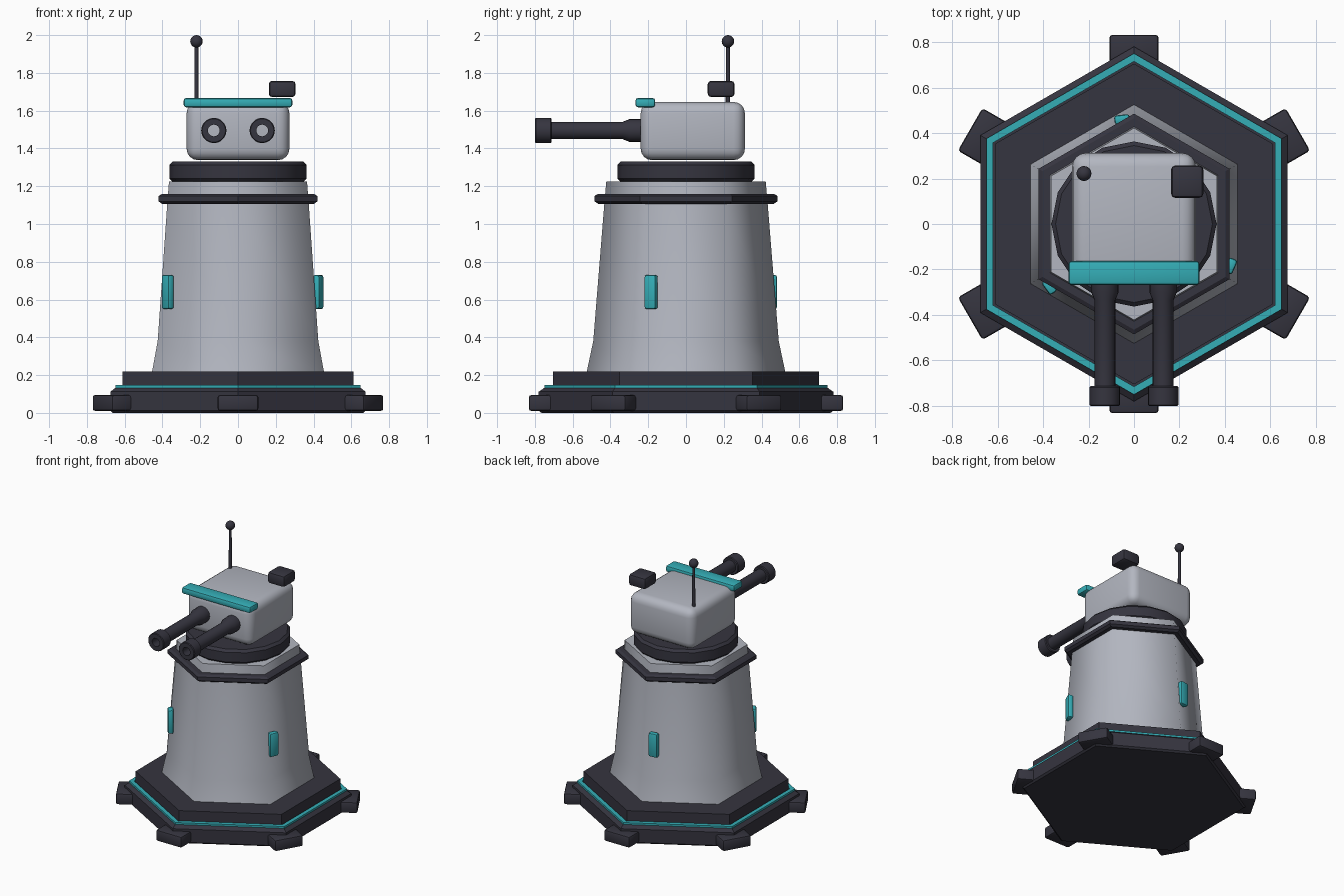
import bpy, bmesh, math
from mathutils import Matrix, Vector

if "Cube" in bpy.data.objects:
    bpy.data.objects.remove(bpy.data.objects["Cube"])


def material(name, rgb):
    m = bpy.data.materials.new(name)
    m.diffuse_color = (*rgb, 1.0)
    m.use_nodes = True
    m.node_tree.nodes["Principled BSDF"].inputs["Base Color"].default_value = m.diffuse_color
    return m


DARK = material("dark slate", (0.036, 0.035, 0.050))
GREY = material("light grey", (0.45, 0.47, 0.53))
TEAL = material("teal", (0.035, 0.42, 0.47))


def finish(name, bm, mat, angle=30, matrix=None):
    bmesh.ops.recalc_face_normals(bm, faces=bm.faces)
    me = bpy.data.meshes.new(name)
    bm.to_mesh(me)
    bm.free()
    me.materials.append(mat)
    ob = bpy.data.objects.new(name, me)
    bpy.context.collection.objects.link(ob)
    if matrix:
        ob.matrix_world = matrix
    bpy.ops.object.select_all(action='DESELECT')
    ob.select_set(True)
    bpy.context.view_layer.objects.active = ob
    bpy.ops.object.shade_smooth_by_angle(angle=math.radians(angle))
    return ob


def lathe(name, sides, profile, mat, angle=30, matrix=None, closed=False):
    """Turn (radius, z) points round z; a closed profile makes a hollow tube."""
    bm = bmesh.new()
    rings = []
    for r, z in profile:
        rings.append([bm.verts.new((r * math.sin(2 * math.pi * i / sides),
                                    r * math.cos(2 * math.pi * i / sides), z))
                      for i in range(sides)])
    pairs = list(zip(rings, rings[1:]))
    if closed:
        pairs.append((rings[-1], rings[0]))
    else:
        bm.faces.new(rings[0])
        bm.faces.new(rings[-1])
    for a, b in pairs:
        for i in range(sides):
            j = (i + 1) % sides
            bm.faces.new((a[i], a[j], b[j], b[i]))
    return finish(name, bm, mat, angle, matrix)


def box(name, lo, hi, mat, bevel, segments=2, matrix=None):
    """Rounded box between two corners."""
    lo, hi = Vector(lo), Vector(hi)
    bm = bmesh.new()
    bmesh.ops.create_cube(bm, size=1)
    for v in bm.verts:
        v.co = Vector([c * s for c, s in zip(v.co, hi - lo)]) + (lo + hi) / 2
    bmesh.ops.bevel(bm, geom=list(bm.edges), offset=bevel, segments=segments,
                    profile=0.5, affect='EDGES')
    return finish(name, bm, mat, 40, matrix)


# Hexagonal base, glowing trim and upper step
lathe("base_slab", 6, [(0.765, 0), (0.78, 0.012), (0.78, 0.112), (0.745, 0.136)], DARK)
lathe("base_trim", 6, [(0.75, 0.13), (0.75, 0.147), (0.715, 0.147), (0.715, 0.13)],
      TEAL, closed=True)
lathe("base_step", 6, [(0.705, 0.13), (0.705, 0.22)], DARK)

# Feet at the six corners
for i in range(6):
    turn = Matrix.Rotation(math.radians(30 + 60 * i), 4, 'Z')
    box(f"foot_{i + 1}", (0.69, -0.108, 0.01), (0.832, 0.108, 0.095), DARK, 0.014, 2, turn)

# Tapered tower, softly shaded round its six sides
lathe("tower", 6, [(0.527, 0.21), (0.491, 0.38), (0.433, 1.10), (0.422, 1.225)], GREY, 65)
lathe("tower_collar", 6, [(0.465, 1.107), (0.485, 1.12), (0.485, 1.148), (0.465, 1.16)], DARK)

# Light panels spaced round the tower
for i in range(3):
    turn = Matrix.Rotation(math.radians(-23.5 + 120 * i), 4, 'Z')
    box(f"light_panel_{i + 1}", (0.443, -0.034, 0.55), (0.483, 0.034, 0.73), TEAL, 0.012, 2, turn)

# Turntable and gun head
lathe("turntable", 16, [(0.345, 1.222), (0.363, 1.24), (0.363, 1.312), (0.345, 1.33)], DARK)
box("gun_head", (-0.272, -0.24, 1.338), (0.272, 0.312, 1.646), GREY, 0.06, 4)
box("visor", (-0.288, -0.268, 1.618), (0.288, -0.163, 1.667), TEAL, 0.014)
box("sensor_box", (0.163, 0.115, 1.672), (0.305, 0.257, 1.758), DARK, 0.018)

# Twin hollow barrels pointing forward
for side, x in (("left", -0.128), ("right", 0.128)):
    aim = Matrix.Translation((x, 0, 1.495)) @ Matrix.Rotation(math.radians(90), 4, 'X')
    lathe(f"barrel_{side}", 20,
          [(0.031, 0.235), (0.06, 0.235), (0.06, 0.30), (0.046, 0.335), (0.046, 0.712),
           (0.062, 0.712), (0.067, 0.718), (0.067, 0.795), (0.062, 0.80), (0.031, 0.80)],
          DARK, 35, aim, closed=True)

# Antenna with ball tip
lathe("antenna_rod", 10, [(0.012, 1.63), (0.010, 1.95)], DARK, 40,
      Matrix.Translation((-0.22, 0.222, 0)))
bm = bmesh.new()
bmesh.ops.create_uvsphere(bm, u_segments=16, v_segments=10, radius=0.033)
finish("antenna_ball", bm, DARK, 40, Matrix.Translation((-0.22, 0.222, 1.967)))
